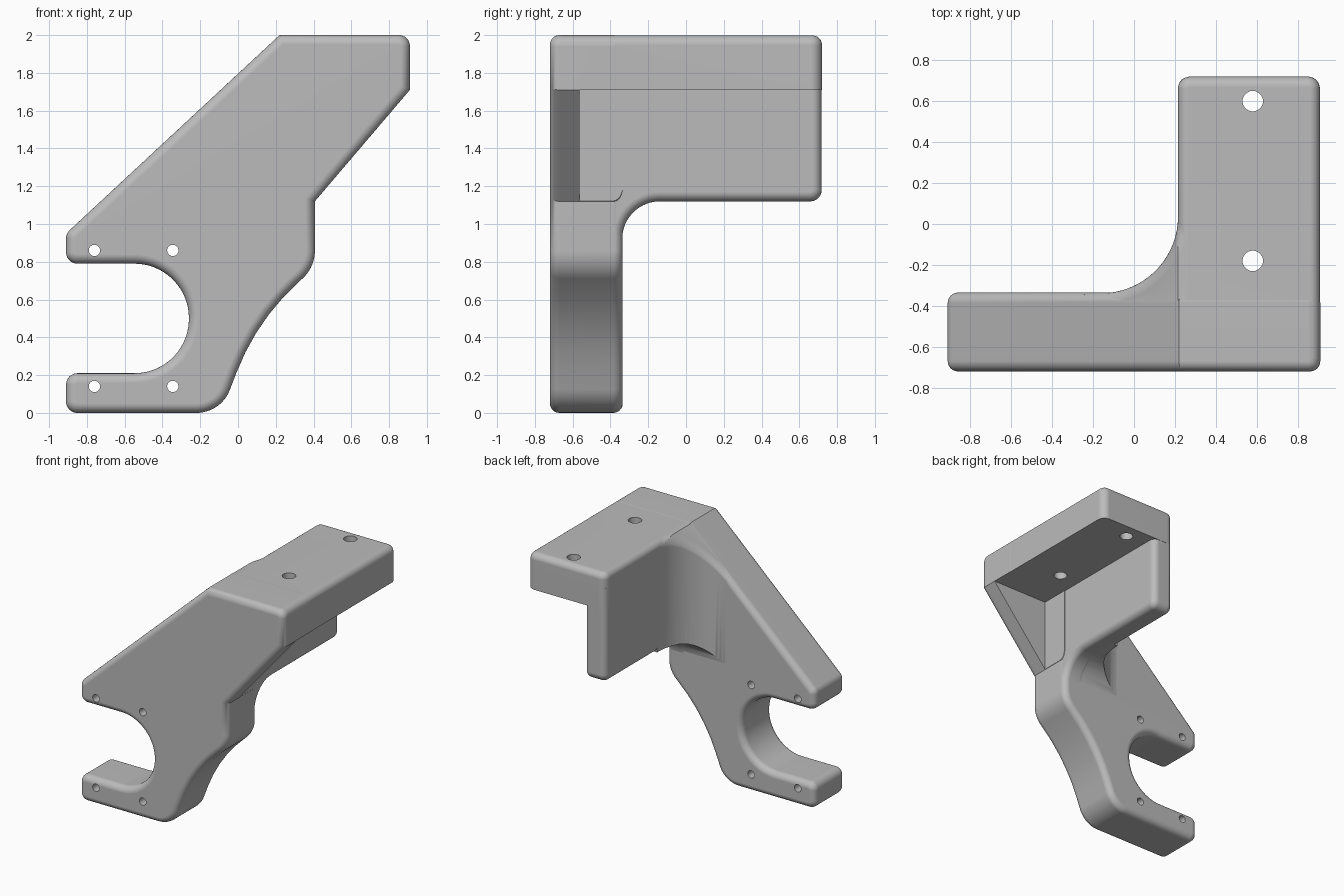
import bpy, bmesh, math
from mathutils import Vector

cube = bpy.data.objects.get("Cube")
if cube:
    bpy.data.objects.remove(cube, do_unlink=True)

ROUND = 0.05      # edge rounding radius
SLOPE = 0.93      # incline of the sloping top edge
STEPS = 6


def fillet(corners):
    """Outline from corners (a, b) or (a, b, radius)."""
    out = []
    for i, c in enumerate(corners):
        p = Vector(c[:2])
        if len(c) == 2:
            out.append(p)
            continue
        d1 = (Vector(corners[i - 1][:2]) - p).normalized()
        d2 = (Vector(corners[(i + 1) % len(corners)][:2]) - p).normalized()
        half = d1.angle(d2) / 2
        reach = c[2] / math.tan(half)
        centre = p + (d1 + d2).normalized() * c[2] / math.sin(half)
        s, e = p + d1 * reach - centre, p + d2 * reach - centre
        turn = math.pi - 2 * half
        n = max(4, int(turn / 0.09))
        for k in range(n + 1):
            u = k / n
            out.append(centre + (s * math.sin((1 - u) * turn)
                                 + e * math.sin(u * turn)) / math.sin(turn))
    return out


def inset(outline, d):
    """Move a counter-clockwise outline inwards by d."""
    out = []
    for i, p in enumerate(outline):
        e1 = (p - outline[i - 1]).normalized()
        e2 = (outline[(i + 1) % len(outline)] - p).normalized()
        n1, n2 = Vector((-e1.y, e1.x)), Vector((-e2.y, e2.x))
        out.append(p + (n1 + n2) * d / (1 + n1.dot(n2)))
    return out


def prism(name, corners, axis, lo, hi, round_lo=False, round_hi=False):
    """Extrude an outline along an axis, with optional rounded rims."""
    outline = fillet(corners)
    angles = [math.pi / 2 * k / STEPS for k in range(STEPS + 1)]
    rim = [(ROUND * (1 - math.sin(t)), ROUND * (1 - math.cos(t))) for t in angles]
    levels = [(d, lo + h) for d, h in rim] if round_lo else [(0, lo)]
    levels += [(d, hi - h) for d, h in reversed(rim)] if round_hi else [(0, hi)]
    place = {"x": lambda p, h: (h, p.x, p.y),
             "y": lambda p, h: (p.x, h, p.y),
             "z": lambda p, h: (p.x, p.y, h)}[axis]
    bm = bmesh.new()
    rings = [[bm.verts.new(place(p, h)) for p in inset(outline, d)]
             for d, h in levels]
    bm.faces.new(rings[0])
    bm.faces.new(rings[-1])
    for a, b in zip(rings, rings[1:]):
        for i in range(len(a)):
            bm.faces.new((a[i - 1], a[i], b[i], b[i - 1]))
    bmesh.ops.recalc_face_normals(bm, faces=bm.faces)
    mesh = bpy.data.meshes.new(name)
    bm.to_mesh(mesh)
    bm.free()
    obj = bpy.data.objects.new(name, mesh)
    bpy.context.collection.objects.link(obj)
    return obj


def combine(target, tool, operation):
    """Apply a boolean and remove the tool."""
    mod = target.modifiers.new(operation, "BOOLEAN")
    mod.operation, mod.object, mod.solver = operation, tool, "EXACT"
    bpy.context.view_layer.objects.active = target
    bpy.ops.object.modifier_apply(modifier=mod.name)
    bpy.data.objects.remove(tool, do_unlink=True)


def rect(a0, b0, a1, b1):
    return [(a0, b0), (a1, b0), (a1, b1), (a0, b1)]


def circle(a, b, r, n=28):
    return [(a + r * math.cos(math.tau * k / n), b + r * math.sin(math.tau * k / n))
            for k in range(n)]


# Front plate with open slot, curved foot and sloping top
bracket = prism("bracket", [
    (-0.91, 0, 0.06), (-0.09, 0, 0.19), (0.10, 0.494, 1.25), (0.407, 0.77, 0.2),
    (0.407, 1.12), (0.91, 1.71), (0.91, 2, 0.06), (0.22, 2), (-0.91, 0.95, 0.06),
    (-0.91, 0.79, 0.06), (-0.26, 0.79, 0.288), (-0.26, 0.21, 0.288),
    (-0.91, 0.21, 0.06)], "y", -0.72, -0.335, True, True)

# Pocket below the flange, leaving a thin gusset at the front
combine(bracket, prism("pocket", rect(0.409, -0.565, 1.2, 0), "z", 1.0, 1.71),
        "DIFFERENCE")

# Upright wall running backwards
wall = prism("wall", [
    (-0.6, 0.85), (-0.338, 0.85), (-0.338, 1.12, 0.2), (0.718, 1.12, 0.06),
    (0.718, 1.9), (-0.6, 1.9)], "x", 0.217, 0.405, True, True)

# Top flange
flange = prism("flange", [
    (0.215, -0.717, 0.06), (0.908, -0.717, 0.06), (0.908, 0.72, 0.06),
    (0.215, 0.72, 0.06)], "z", 1.71, 1.998, False, True)

# Inside corner web, its top sheared to follow the slope
web = prism("corner_web", [
    (-0.25, -0.5), (0.35, -0.5), (0.35, 0.06), (0.215, 0.06),
    (0.215, -0.338, 0.375), (-0.25, -0.338)], "z", 0.8, 1.995, False, True)
bm = bmesh.new()
bm.from_mesh(web.data)
bmesh.ops.bisect_plane(bm, geom=bm.verts[:] + bm.edges[:] + bm.faces[:],
                       dist=0.00001, plane_co=(0.216, 0, 0), plane_no=(1, 0, 0))
for v in bm.verts:
    if v.co.z > 1.5:
        v.co.z += min(0, SLOPE * (v.co.x - 0.216))
bmesh.ops.triangulate(bm, faces=bm.faces)
bm.to_mesh(web.data)
bm.free()
combine(web, prism("arch", [(-0.341, 0.6), (0.3, 0.6), (0.3, 1.123),
                            (-0.341, 1.123, 0.2)], "x", -0.4, 0.5), "DIFFERENCE")

for part in (wall, flange, web):
    combine(bracket, part, "UNION")

# Screw holes in the plate and the flange
for x in (-0.76, -0.345):
    for z in (0.14, 0.86):
        combine(bracket, prism("hole", circle(x, z, 0.03), "y", -0.9, -0.2),
                "DIFFERENCE")
for y in (-0.18, 0.6):
    combine(bracket, prism("hole", circle(0.58, y, 0.05), "z", 1.5, 2.2),
            "DIFFERENCE")

# Single grey finish
grey = bpy.data.materials.new("plain grey")
grey.use_nodes = True
colour = (0.5, 0.5, 0.5, 1)
grey.diffuse_color = colour
grey.node_tree.nodes["Principled BSDF"].inputs["Base Color"].default_value = colour
bracket.data.materials.clear()
bracket.data.materials.append(grey)

bpy.ops.object.select_all(action="DESELECT")
bracket.select_set(True)
bpy.context.view_layer.objects.active = bracket
bpy.ops.object.shade_smooth_by_angle(angle=math.radians(30))
normals = bracket.modifiers.new("face_normals", "WEIGHTED_NORMAL")
normals.keep_sharp = True
